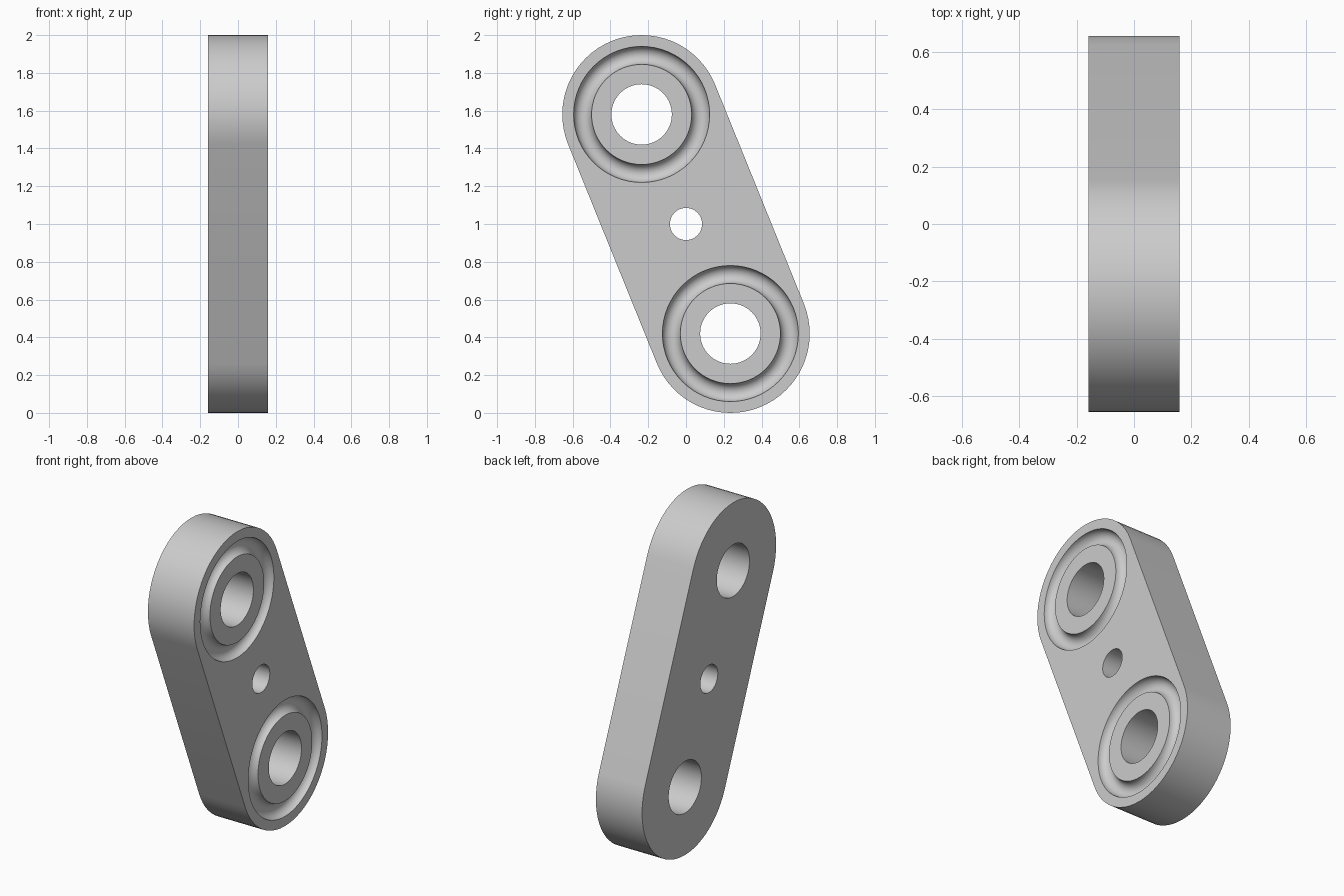
import bpy, bmesh
from math import pi, cos, sin, atan2, radians

if "Cube" in bpy.data.objects:
    bpy.data.objects.remove(bpy.data.objects["Cube"])

HALF = 0.158                              # half thickness along x
R_END = 0.42                              # radius of the rounded ends
ENDS = [(-0.235, 1.58), (0.235, 0.42)]    # (y, z) of the two bores
SEG = 64


def prism(name, outline, half):
    """Extrude a closed (y, z) outline along x."""
    bm = bmesh.new()
    face = bm.faces.new([bm.verts.new((-half, y, z)) for y, z in outline])
    ext = bmesh.ops.extrude_face_region(bm, geom=[face])
    verts = [v for v in ext["geom"] if isinstance(v, bmesh.types.BMVert)]
    bmesh.ops.translate(bm, verts=verts, vec=(2 * half, 0, 0))
    bmesh.ops.recalc_face_normals(bm, faces=bm.faces)
    mesh = bpy.data.meshes.new(name)
    bm.to_mesh(mesh)
    bm.free()
    ob = bpy.data.objects.new(name, mesh)
    bpy.context.collection.objects.link(ob)
    return ob


def arc(y, z, r, start, sweep, n):
    return [(y + r * cos(start + sweep * i / n), z + r * sin(start + sweep * i / n))
            for i in range(n + 1)]


def cut(target, cutter):
    mod = target.modifiers.new("cut", 'BOOLEAN')
    mod.operation = 'DIFFERENCE'
    mod.solver = 'EXACT'
    mod.object = cutter
    bpy.context.view_layer.objects.active = target
    bpy.ops.object.modifier_apply(modifier=mod.name)
    bpy.data.objects.remove(cutter)


# Link plate: slanted stadium outline
(y1, z1), (y2, z2) = ENDS
tilt = atan2(z1 - z2, y1 - y2)
outline = (arc(y1, z1, R_END, tilt - pi / 2, pi, SEG // 2)
           + arc(y2, z2, R_END, tilt + pi / 2, pi, SEG // 2))
plate = prism("link_plate", outline, HALF)

# Two pin bores and the small centre hole
for y, z, r in [(*ENDS[0], 0.16), (*ENDS[1], 0.16), (0, 1, 0.085)]:
    cut(plate, prism("bore_cutter", arc(y, z, r, 0, 2 * pi, SEG)[:-1], HALF + 0.1))

# Round-bottomed ring grooves on the +x face
for y, z in ENDS:
    bpy.ops.mesh.primitive_torus_add(
        location=(HALF, y, z), rotation=(0, pi / 2, 0), major_radius=0.3125,
        minor_radius=0.0475, major_segments=SEG, minor_segments=24)
    cut(plate, bpy.context.object)

bpy.ops.object.select_all(action='DESELECT')
plate.select_set(True)
bpy.context.view_layer.objects.active = plate
bpy.ops.object.shade_smooth_by_angle(angle=radians(30))
